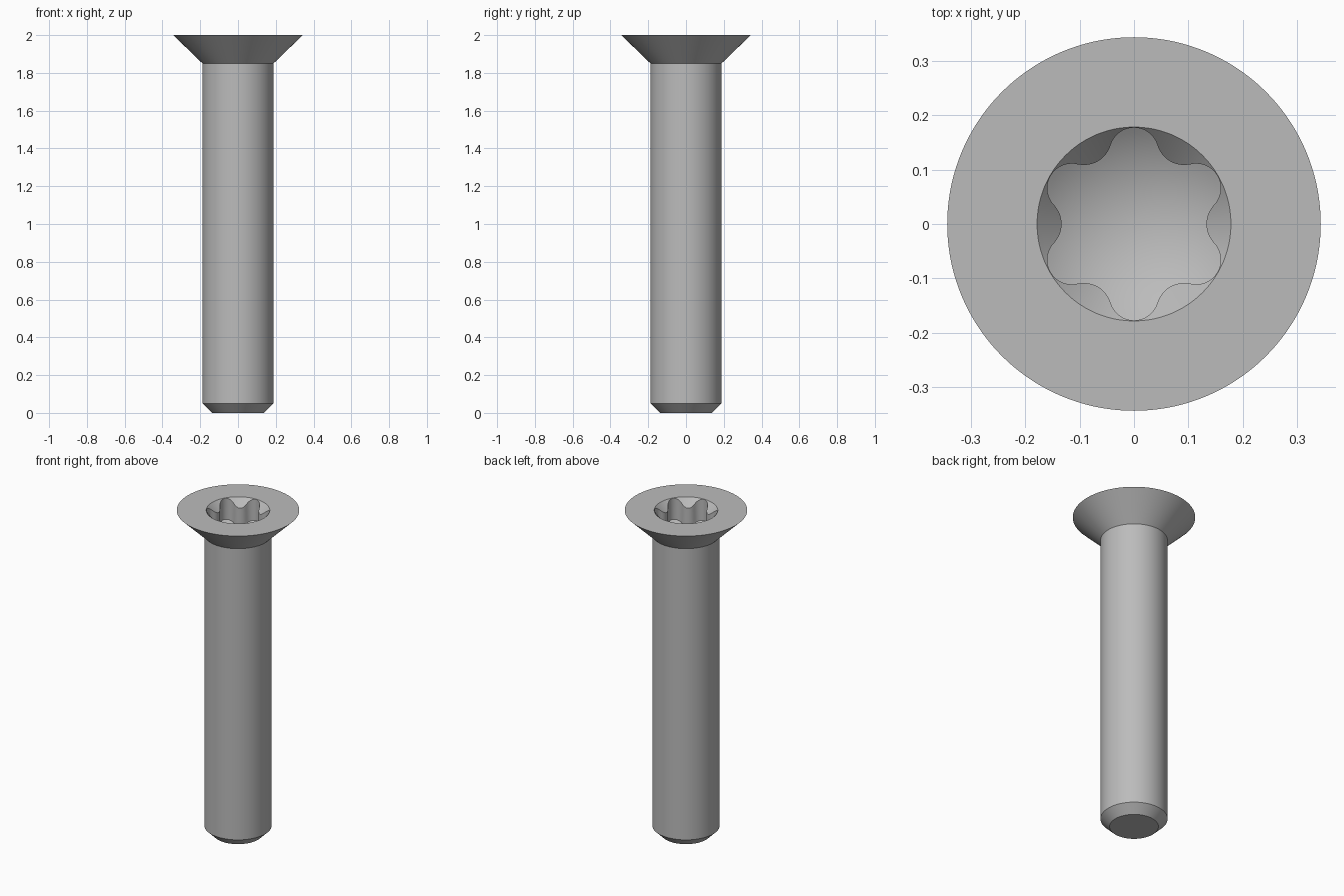
import bpy, bmesh, math
from math import cos, sin, pi, sqrt

if "Cube" in bpy.data.objects:
    bpy.data.objects.remove(bpy.data.objects["Cube"], do_unlink=True)

SEGMENTS = 144
HEAD_R, SHANK_R, RIM_R = 0.343, 0.188, 0.178
TOP, NECK = 2.0, 1.85

GREY = (0.5, 0.5, 0.5, 1)
steel = bpy.data.materials.new("grey steel")
steel.use_nodes = True
steel.diffuse_color = GREY
steel.node_tree.nodes["Principled BSDF"].inputs["Base Color"].default_value = GREY


def shell(name, rings, cap_start=False, cap_end=False):
    """Skin a stack of rings; each ring maps an angle to (radius, height)."""
    bm = bmesh.new()
    loops = []
    for ring in rings:
        loop = []
        for i in range(SEGMENTS):
            a = 2 * pi * i / SEGMENTS
            r, z = ring(a)
            loop.append(bm.verts.new((r * cos(a), r * sin(a), z)))
        loops.append(loop)
    for first, second in zip(loops, loops[1:]):
        for i in range(SEGMENTS):
            j = (i + 1) % SEGMENTS
            bm.faces.new((first[i], second[i], second[j], first[j]))
    if cap_start:
        bm.faces.new(loops[0])
    if cap_end:
        bm.faces.new(loops[-1][::-1])
    mesh = bpy.data.meshes.new(name)
    bm.to_mesh(mesh)
    bm.free()
    mesh.materials.append(steel)
    obj = bpy.data.objects.new(name, mesh)
    bpy.context.collection.objects.link(obj)
    bpy.ops.object.select_all(action='DESELECT')
    obj.select_set(True)
    bpy.context.view_layer.objects.active = obj
    bpy.ops.object.shade_smooth_by_angle(angle=math.radians(28))


def circle(r, z):
    return lambda a: (r, z)


# Six-lobed socket outline: round lobes joined by round inward ribs
LOBE_R, RIB_R = 0.045, 0.051
LOBE_C, RIB_C = 0.177 - LOBE_R, 0.133 + RIB_R
SWITCH = math.radians(13.4)


def socket_radius(a):
    a = abs((a + pi / 6) % (pi / 3) - pi / 6)
    if a < SWITCH:
        return RIB_C * cos(a) - sqrt(RIB_R ** 2 - (RIB_C * sin(a)) ** 2)
    b = pi / 6 - a
    return LOBE_C * cos(b) + sqrt(LOBE_R ** 2 - (LOBE_C * sin(b)) ** 2)


def lead_in(a):
    r = socket_radius(a)
    return r, TOP - (RIM_R - r) * 1.1


def bowl(scale):
    def ring(a):
        r = socket_radius(a) * scale
        return r, 2.11 - sqrt(0.3 ** 2 - r ** 2)
    return ring


# Shank with chamfered tip
shell("shank", [circle(SHANK_R, NECK), circle(SHANK_R, 0.05), circle(0.137, 0)],
      cap_end=True)

# Countersunk head: flat top ring and cone
shell("head", [circle(RIM_R, TOP), circle(HEAD_R, TOP), circle(SHANK_R, NECK)])

# Drive socket: dished floor, lobed wall and conical lead-in
shell("drive_socket",
      [bowl(s / 20) for s in range(1, 21)] + [lead_in, circle(RIM_R, TOP)],
      cap_start=True)
